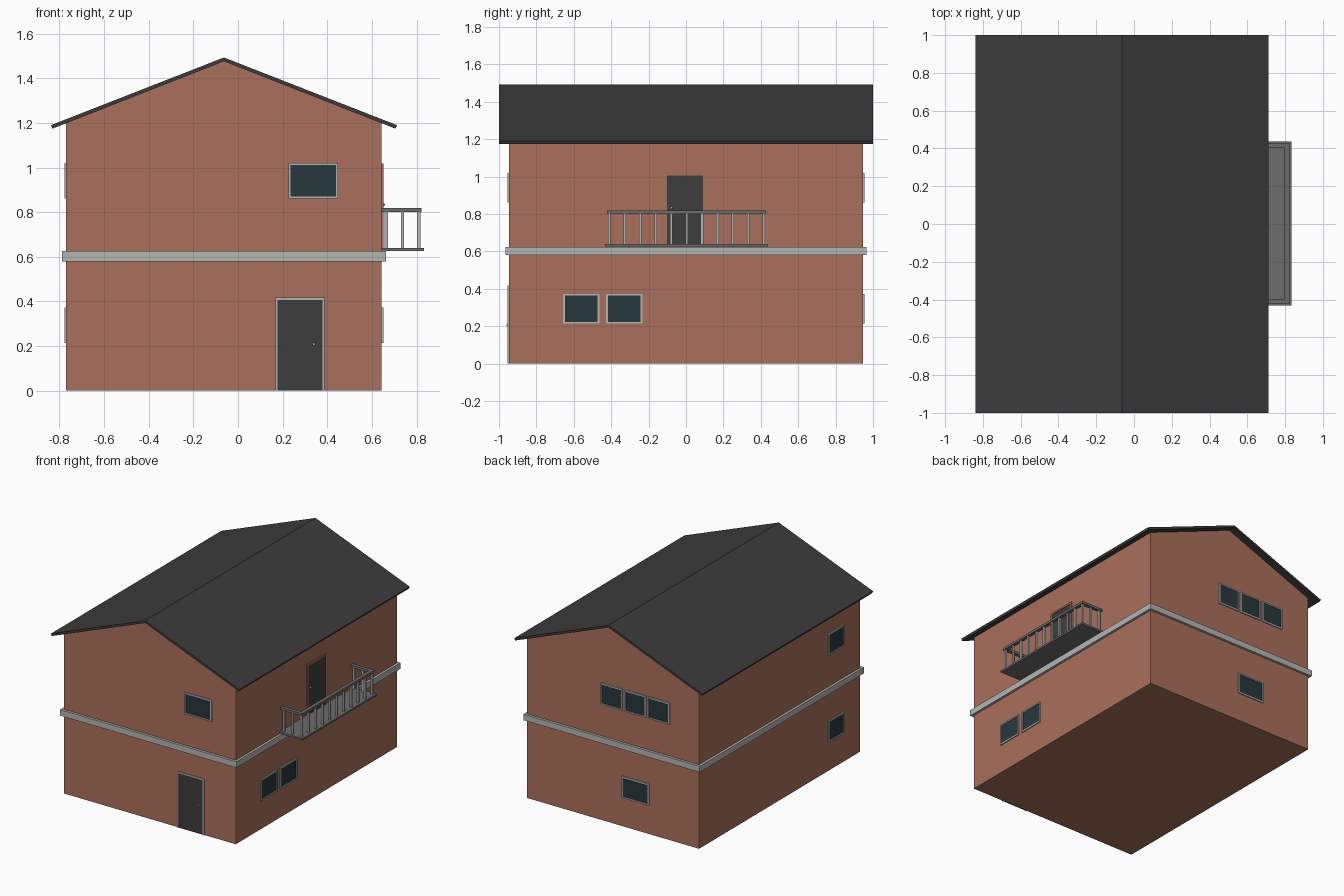
import bpy, bmesh
from mathutils import Vector, Matrix

if "Cube" in bpy.data.objects:
    bpy.data.objects.remove(bpy.data.objects["Cube"])

X0, X1, Y = -0.77, 0.644, 0.946      # outer wall planes
RX = (X0 + X1) / 2                   # ridge position


def material(name, srgb):
    m = bpy.data.materials.new(name)
    m.diffuse_color = [(c / 255) ** 2.2 for c in srgb] + [1]
    m.use_nodes = True
    m.node_tree.nodes["Principled BSDF"].inputs["Base Color"].default_value = m.diffuse_color
    return m


BRICK = material("brick", (168, 111, 91))
ROOF = material("roof_dark", (62, 62, 62))
TRIM = material("trim_grey", (178, 180, 178))
METAL = material("metal_grey", (108, 108, 108))
GLASS = material("glass", (44, 58, 64))
DOOR = material("door_dark", (64, 64, 64))


def finish(name, bm, mat):
    bmesh.ops.recalc_face_normals(bm, faces=bm.faces)
    me = bpy.data.meshes.new(name)
    bm.to_mesh(me)
    bm.free()
    me.materials.append(mat)
    ob = bpy.data.objects.new(name, me)
    bpy.context.collection.objects.link(ob)
    return ob


def boxes(name, bounds, mat):
    """One object from several boxes, each given by two opposite corners."""
    bm = bmesh.new()
    for a, b in bounds:
        a, b = Vector(a), Vector(b)
        size = [abs(v) for v in b - a]
        bmesh.ops.create_cube(bm, size=1, matrix=Matrix.Translation((a + b) / 2) @ Matrix.Diagonal((*size, 1)))
    return finish(name, bm, mat)


def extrude_y(name, profile, half, mat):
    """Extrude an xz profile from -half to +half along y."""
    bm = bmesh.new()
    face = bm.faces.new([bm.verts.new((x, -half, z)) for x, z in profile])
    new = bmesh.ops.extrude_face_region(bm, geom=[face])["geom"]
    bmesh.ops.translate(bm, vec=(0, 2 * half, 0), verts=[v for v in new if isinstance(v, bmesh.types.BMVert)])
    return finish(name, bm, mat)


# Wall coordinates: u along the wall, d outwards, z up
SIDES = {
    "front": lambda u, d, z: (u, -Y - d, z),
    "back": lambda u, d, z: (u, Y + d, z),
    "left": lambda u, d, z: (X0 - d, u, z),
    "right": lambda u, d, z: (X1 + d, u, z),
}


def opening(name, side, u0, u1, z0, z1, panel, frame=TRIM, w=0.01, sill=True):
    """Framed panel set on a wall."""
    p = SIDES[side]
    out, back = 0.008, -0.01
    bars = [((u0, z0), (u0 + w, z1)), ((u1 - w, z0), (u1, z1)), ((u0 + w, z1 - w), (u1 - w, z1))]
    if sill:
        bars.append(((u0 + w, z0), (u1 - w, z0 + w)))
    boxes(name + "_frame", [(p(a[0], back, a[1]), p(b[0], out, b[1])) for a, b in bars], frame)
    boxes(name + "_panel", [(p(u0 + w, back, z0), p(u1 - w, 0.003, z1 - w))] if not sill else
          [(p(u0 + w, back, z0 + w), p(u1 - w, 0.003, z1 - w))], panel)


def knob(name, side, u, z):
    bm = bmesh.new()
    bmesh.ops.create_uvsphere(bm, u_segments=12, v_segments=8, radius=0.007,
                              matrix=Matrix.Translation(SIDES[side](u, 0.007, z)))
    for f in bm.faces:
        f.smooth = True
    finish(name, bm, TRIM)


# House body with gables
extrude_y("walls", [(X0, 0), (X1, 0), (X1, 1.2), (RX, 1.476), (X0, 1.2)], Y, BRICK)

# Two roof slopes as one folded slab
extrude_y("roof", [(RX - 0.775, 1.19), (RX - 0.769, 1.174), (RX, 1.476),
                   (RX + 0.769, 1.174), (RX + 0.775, 1.19), (RX, 1.493)], 1.0, ROOF)

# Band between the storeys
T, B0, B1 = 0.018, 0.58, 0.625
boxes("storey_band", [
    ((X0 - T, -Y - T, B0), (X1 + T, -Y, B1)),
    ((X0 - T, Y, B0), (X1 + T, Y + T, B1)),
    ((X0 - T, -Y, B0), (X0, Y, B1)),
    ((X1, -Y, B0), (X1 + T, Y, B1))], TRIM)

# Windows on both storeys
LOW, HIGH = (0.214, 0.374), (0.861, 1.021)
for name, side, u0, u1, (z0, z1) in [
    ("front_window", "front", 0.226, 0.449, HIGH),
    ("right_window_a", "right", -0.658, -0.462, LOW),
    ("right_window_b", "right", -0.428, -0.232, LOW),
    ("left_window_upper", "left", -0.753, -0.565, HIGH),
    ("left_window_lower", "left", -0.753, -0.565, LOW),
    ("back_window_lower", "back", -0.362, -0.139, LOW),
]:
    opening(name, side, u0, u1, z0, z1, GLASS)
for i in range(3):
    u = -0.532 + i * 0.195
    opening(f"back_window_upper_{i + 1}", "back", u, u + 0.178, *HIGH, GLASS)

# Doors
opening("front_door", "front", 0.168, 0.388, 0, 0.417, DOOR, sill=False)
knob("front_door_knob", "front", 0.34, 0.208)
opening("balcony_door", "right", -0.114, 0.104, 0.63, 1.018, DOOR, frame=BRICK, w=0.013, sill=False)
knob("balcony_door_knob", "right", -0.077, 0.834)

# Balcony floor, handrail and balusters
CY, HY, PX = 0.003, 0.413, 0.81
boxes("balcony_floor", [((X1, CY - 0.435, 0.626), (0.834, CY + 0.435, 0.64))], METAL)
r = 0.013
boxes("balcony_handrail",
      [((PX - r, CY - HY - r, 0.8), (PX + r, CY + HY + r, 0.818))] +
      [((X1, CY + s * HY - r, 0.8), (PX - r, CY + s * HY + r, 0.818)) for s in (-1, 1)], METAL)
posts = [(PX, CY - HY + i * HY / 5) for i in range(11)]
posts += [(x, CY + s * HY) for x in (0.664, 0.737) for s in (-1, 1)]
h = 0.007
boxes("balcony_balusters", [((x - h, y - h, 0.64), (x + h, y + h, 0.8)) for x, y in posts], TRIM)
